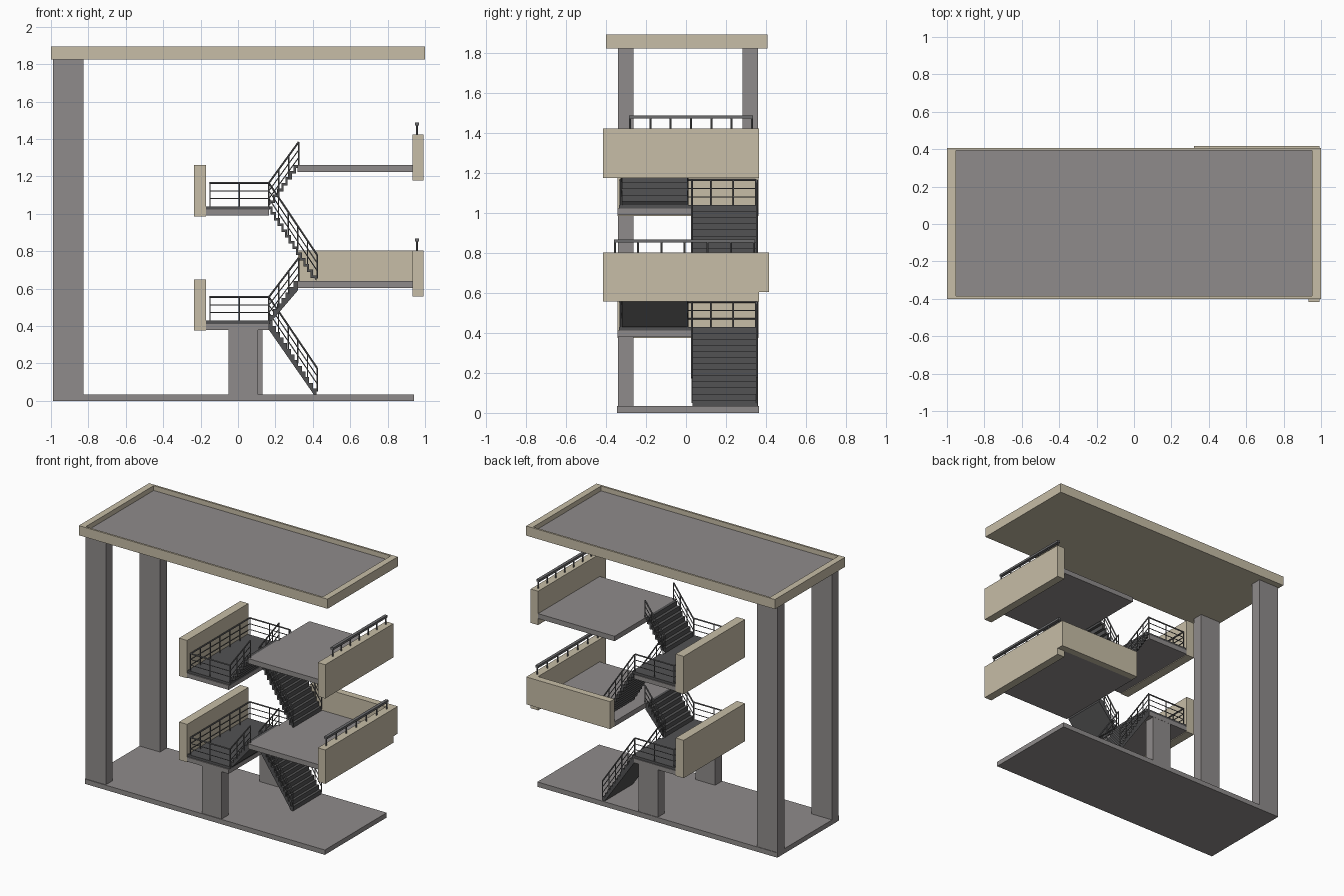
import bpy, bmesh, math
from mathutils import Vector, Matrix

if "Cube" in bpy.data.objects:
    bpy.data.objects.remove(bpy.data.objects["Cube"])


def mat(name, rgb):
    m = bpy.data.materials.new(name)
    m.diffuse_color = (*rgb, 1)
    m.use_nodes = True
    m.node_tree.nodes["Principled BSDF"].inputs["Base Color"].default_value = m.diffuse_color
    return m


BEIGE = mat("beige_panel", (0.57, 0.51, 0.385))
GREY = mat("concrete_grey", (0.275, 0.26, 0.258))
DARK = mat("dark_stair", (0.085, 0.085, 0.087))
RAIL = mat("rail_grey", (0.15, 0.15, 0.155))


def finish(name, bm, *mats):
    bmesh.ops.recalc_face_normals(bm, faces=bm.faces)
    me = bpy.data.meshes.new(name)
    bm.to_mesh(me)
    bm.free()
    for m in mats:
        me.materials.append(m)
    ob = bpy.data.objects.new(name, me)
    bpy.context.collection.objects.link(ob)
    return ob


def add_box(bm, x0, x1, y0, y1, z0, z1):
    c = Vector(((x0 + x1) / 2, (y0 + y1) / 2, (z0 + z1) / 2))
    bmesh.ops.create_cube(bm, size=1, matrix=Matrix.Translation(c)
                          @ Matrix.Diagonal((x1 - x0, y1 - y0, z1 - z0, 1)))


def box(name, m, *b):
    bm = bmesh.new()
    add_box(bm, *b)
    return finish(name, bm, m)


def bar(bm, a, b, r=0.003):
    a, b = Vector(a), Vector(b)
    d = b - a
    bmesh.ops.create_cone(bm, cap_ends=True, segments=8, radius1=r, radius2=r, depth=d.length,
                          matrix=Matrix.Translation((a + b) / 2)
                          @ d.to_track_quat('Z', 'Y').to_matrix().to_4x4())


def railing(bm, a, b, n, h=0.125):
    """Handrail, two lower rails and n + 1 posts between two floor points."""
    a, b = Vector(a), Vector(b)
    for dz, r in ((h, 0.005), (h * 0.66, 0.0028), (h * 0.33, 0.0028)):
        bar(bm, a + Vector((0, 0, dz)), b + Vector((0, 0, dz)), r)
    for i in range(n + 1):
        p = a.lerp(b, i / n)
        bar(bm, p, p + Vector((0, 0, h)), 0.0035)


def flight(name, x0, z0, x1, z1, y0, y1, n, smooth):
    """Stepped profile from bottom (x0, z0) to top (x1, z1), extruded along y."""
    dx, dz = (x1 - x0) / n, (z1 - z0) / n
    top = []
    for i in range(n):
        top += [(x0 + i * dx, z0 + i * dz), (x0 + i * dx, z0 + (i + 1) * dz)]
    top.append((x1, z1))
    if smooth:
        under = [(x1, z1 - 0.05), (x0 + dx * 0.8, z0)]
    else:
        s = math.copysign(0.012, dx)
        under = [(x + s, z - 0.014) for x, z in reversed(top[1:])]
    bm = bmesh.new()
    f = bm.faces.new([bm.verts.new((x, y0, z)) for x, z in top + under])
    r = bmesh.ops.extrude_face_region(bm, geom=[f])
    bmesh.ops.translate(bm, vec=(0, y1 - y0, 0),
                        verts=[v for v in r['geom'] if isinstance(v, bmesh.types.BMVert)])
    finish(name, bm, DARK)


# base slab and columns
box("base_slab", GREY, -0.99, 0.94, -0.345, 0.365, 0, 0.035)
for side, y0, y1 in (("front", -0.34, -0.263), ("back", 0.283, 0.361)):
    box(side + "_tall_column", GREY, -0.99, -0.825, y0, y1, 0.035, 1.825)
    x1 = 0.107 if side == "front" else 0.13
    box(side + "_short_column", GREY, x1 - 0.157, x1, y0, y1, 0.035, 0.38)

# roof tray with recessed grey top
bm = bmesh.new()
add_box(bm, -1, 1, -0.4, 0.407, 1.825, 1.895)
bm.faces.ensure_lookup_table()
top = max(bm.faces, key=lambda f: f.calc_center_median().z)
r = bmesh.ops.inset_region(bm, faces=[top], thickness=0.02)
for v in top.verts:
    v.co.x = math.copysign(0.953, v.co.x)
r = bmesh.ops.extrude_face_region(bm, geom=[top])
floor = [g for g in r['geom'] if isinstance(g, bmesh.types.BMFace)][0]
if top.is_valid:
    bmesh.ops.delete(bm, geom=[top], context='FACES_ONLY')
bmesh.ops.translate(bm, vec=(0, 0, -0.035), verts=floor.verts)
floor.material_index = 1
finish("roof", bm, BEIGE, GREY)

# two storeys: (name, flight start z, landing top z, floor top z)
for name, zs, zl, zf in (("lower", 0.035, 0.43, 0.64), ("upper", 0.64, 1.04, 1.26)):
    lower = name == "lower"
    # landing and its end wall
    box(name + "_landing_slab", GREY, -0.17, 0.165, -0.342, 0.362, zl - 0.05, zl - 0.018)
    box(name + "_landing_deck", DARK, -0.17, 0.17, -0.335, 0.357, zl - 0.018, zl)
    box(name + "_landing_wall", BEIGE, -0.235, -0.17, -0.342, 0.362, zl - 0.055, zl + 0.22)
    # floor and its end wall
    box(name + "_floor_slab", GREY, 0.318, 0.935, -0.342, 0.366, zf - 0.036, zf)
    box(name + "_end_wall", BEIGE, 0.933, 0.993, -0.416, 0.366, zf - 0.083, zf + 0.163)
    # flights
    flight(name + "_back_flight", 0.42, zs, 0.165, zl, 0.032, 0.357, 13, lower)
    flight(name + "_front_flight", 0.165, zl, 0.32, zf, -0.32, 0.007, 7, lower)
    # stair and landing railings
    bm = bmesh.new()
    for y in (0.03, 0.355):
        railing(bm, (0.423, y, zs + 0.015), (0.165, y, zl), 5)
    for y in (-0.322, 0.008):
        railing(bm, (0.165, y, zl), (0.325, y, zf), 3)
    for y in (-0.33, 0.35):
        railing(bm, (-0.15, y, zl), (0.165, y, zl), 2)
    railing(bm, (-0.15, -0.33, zl), (-0.15, 0.35, zl), 6)
    finish(name + "_stair_railing", bm, RAIL)
    # handrail on the end wall
    ya, yb = (-0.355, 0.34) if lower else (-0.28, 0.33)
    zt = zf + 0.163
    bm = bmesh.new()
    add_box(bm, 0.946, 0.968, ya - 0.006, yb + 0.006, zt + 0.05, zt + 0.066)
    for i in range(7):
        y = ya + (yb - ya) * i / 6
        bar(bm, (0.957, y, zt), (0.957, y, zt + 0.052), 0.005)
    finish(name + "_wall_handrail", bm, RAIL)

# back parapet of the lower floor
box("lower_back_parapet", BEIGE, 0.32, 0.993, 0.366, 0.416, 0.604, 0.803)
